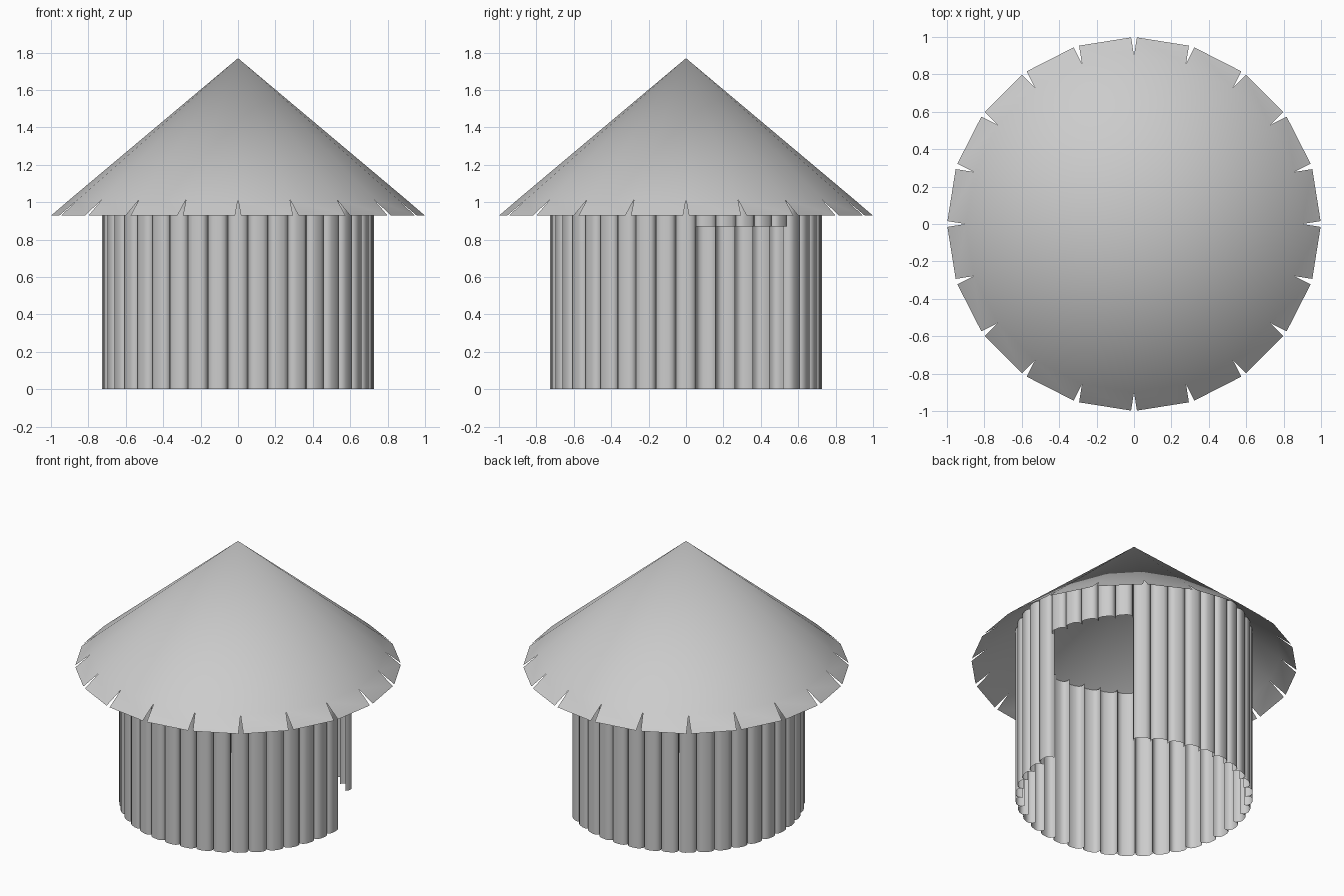
import bpy
from math import sin, cos, pi, radians
from mathutils import Vector

if "Cube" in bpy.data.objects:
    bpy.data.objects.remove(bpy.data.objects["Cube"])


def make(name, verts, faces, angle):
    mesh = bpy.data.meshes.new(name)
    mesh.from_pydata(verts, [], faces)
    mesh.update()
    obj = bpy.data.objects.new(name, mesh)
    bpy.context.collection.objects.link(obj)
    bpy.ops.object.select_all(action='DESELECT')
    obj.select_set(True)
    bpy.context.view_layer.objects.active = obj
    bpy.ops.object.shade_smooth_by_angle(angle=radians(angle))
    return obj


# Conical roof: 20 flat-edged panels with a V notch cut at every corner
N = 20
APEX = Vector((0, 0, 1.77))
EAVE_Z = 0.93


def corner(i):
    a = 2 * pi * i / N
    return Vector((cos(a), sin(a), EAVE_Z))


verts, faces = [APEX], []
for i in range(N):
    a, b = corner(i), corner(i + 1)
    verts += [APEX.lerp(a, 0.9), a.lerp(b, 0.05), a.lerp(b, 0.95)]
for i in range(N):
    k, n = 1 + 3 * i, 1 + 3 * ((i + 1) % N)
    faces += [(0, k, n), (k, k + 1, k + 2, n)]
make("roof", verts, faces, 40)

# Wall: ring of 40 rounded staves, five shortened above the doorway
STAVES = 40
WALL_TOP = 1.15
DOOR_TOP = 0.87
PROFILE = [(-0.053, 0.680), (-0.052, 0.705), (-0.040, 0.721), (-0.020, 0.728),
           (0.020, 0.728), (0.040, 0.721), (0.052, 0.705), (0.053, 0.680)]
verts, faces = [], []
for s in range(STAVES):
    a = 2 * pi * s / STAVES
    z0 = DOOR_TOP if 1 <= s <= 5 else 0.0
    base = len(verts)
    for t, r in PROFILE:
        x, y = r * cos(a) - t * sin(a), r * sin(a) + t * cos(a)
        verts += [(x, y, z0), (x, y, WALL_TOP)]
    for j in range(len(PROFILE) - 1):
        k = base + 2 * j
        faces.append((k, k + 2, k + 3, k + 1))
make("stave_wall", verts, faces, 50)
